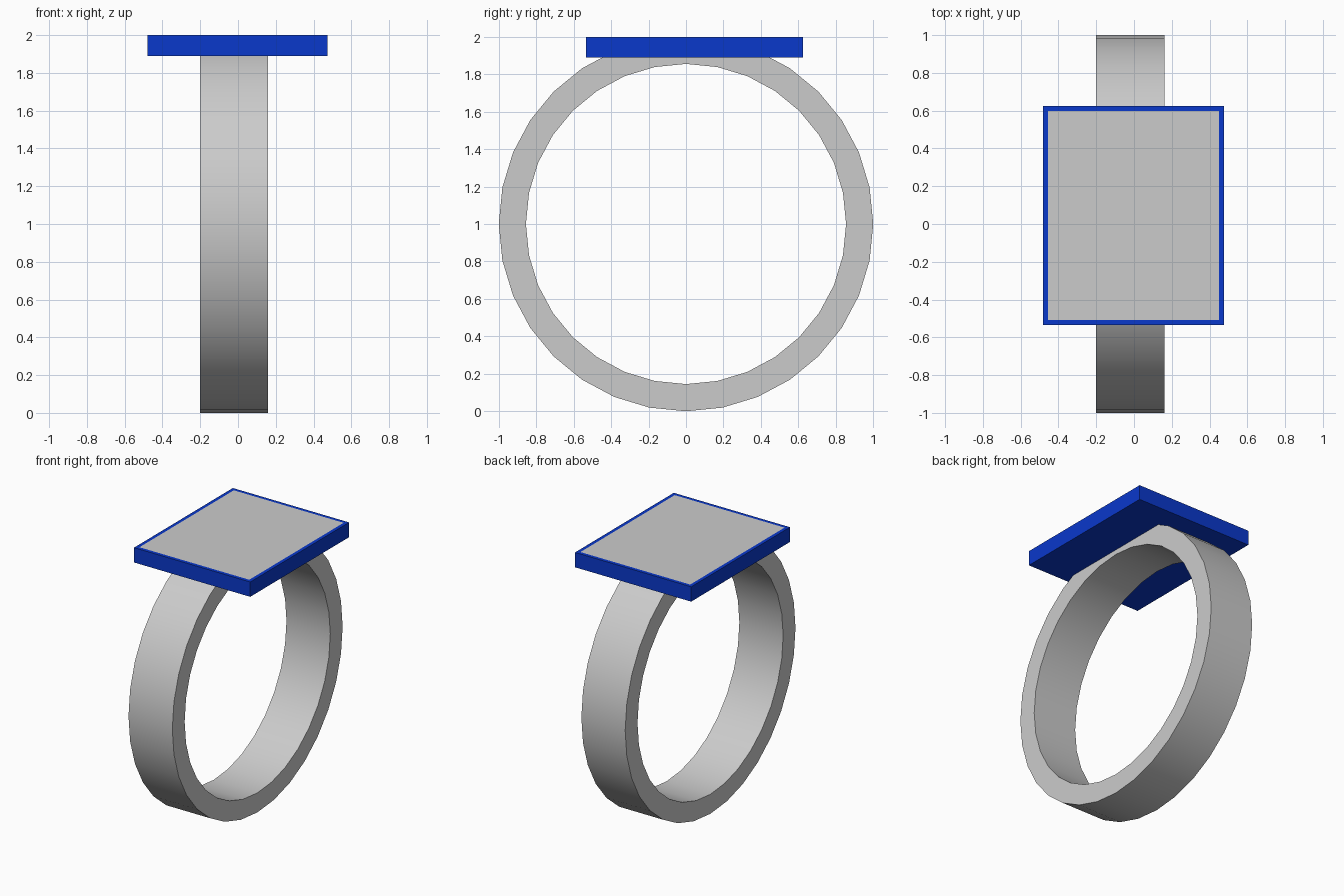
import bpy, bmesh, math
from mathutils import Vector

if "Cube" in bpy.data.objects:
    bpy.data.objects.remove(bpy.data.objects["Cube"])


def make_object(name, bm):
    bmesh.ops.recalc_face_normals(bm, faces=bm.faces)
    mesh = bpy.data.meshes.new(name)
    bm.to_mesh(mesh)
    bm.free()
    obj = bpy.data.objects.new(name, mesh)
    bpy.context.collection.objects.link(obj)
    return obj


# Band: rectangular section spun around the x axis in 32 steps
X0, X1, R_IN, R_OUT, SIDES = -0.20, 0.16, 0.855, 1.0, 32
bm = bmesh.new()
loops = []
for i in range(SIDES):
    a = 2 * math.pi * i / SIDES
    loops.append([bm.verts.new((x, r * math.cos(a), 1 + r * math.sin(a)))
                  for x, r in ((X0, R_IN), (X1, R_IN), (X1, R_OUT), (X0, R_OUT))])
for i in range(SIDES):
    a, b = loops[i], loops[(i + 1) % SIDES]
    for k in range(4):
        n = (k + 1) % 4
        bm.faces.new((a[k], a[n], b[n], b[k]))
band = make_object("ring_band", bm)
bpy.context.view_layer.objects.active = band
band.select_set(True)
bpy.ops.object.shade_smooth_by_angle(angle=math.radians(30))

# Blue setting: box whose top is inset to a narrow rim
LOW, HIGH, RIM = Vector((-0.48, -0.535, 1.89)), Vector((0.475, 0.625, 2.0)), 0.037
bm = bmesh.new()
bmesh.ops.create_cube(bm, size=1)
for v in bm.verts:
    v.co = [(l + h) / 2 + c * (h - l) for l, h, c in zip(LOW, HIGH, v.co)]
bm.normal_update()
top = max(bm.faces, key=lambda f: f.calc_center_median().z)
bmesh.ops.inset_region(bm, faces=[top], thickness=RIM)
panel_corners = [v.co.copy() for v in top.verts]
bmesh.ops.delete(bm, geom=[top], context='FACES_ONLY')
setting = make_object("setting_plate", bm)
blue = bpy.data.materials.new("blue")
blue.diffuse_color = (0.003, 0.04, 0.6, 1)
blue.use_nodes = True
blue.node_tree.nodes["Principled BSDF"].inputs["Base Color"].default_value = blue.diffuse_color
setting.data.materials.append(blue)

# Grey panel filling the rim, flush with its top
bm = bmesh.new()
bm.faces.new([bm.verts.new(c) for c in panel_corners])
bm.normal_update()
if bm.faces[:][0].normal.z < 0:
    bmesh.ops.reverse_faces(bm, faces=bm.faces[:])
mesh = bpy.data.meshes.new("top_panel")
bm.to_mesh(mesh)
bm.free()
bpy.context.collection.objects.link(bpy.data.objects.new("top_panel", mesh))
